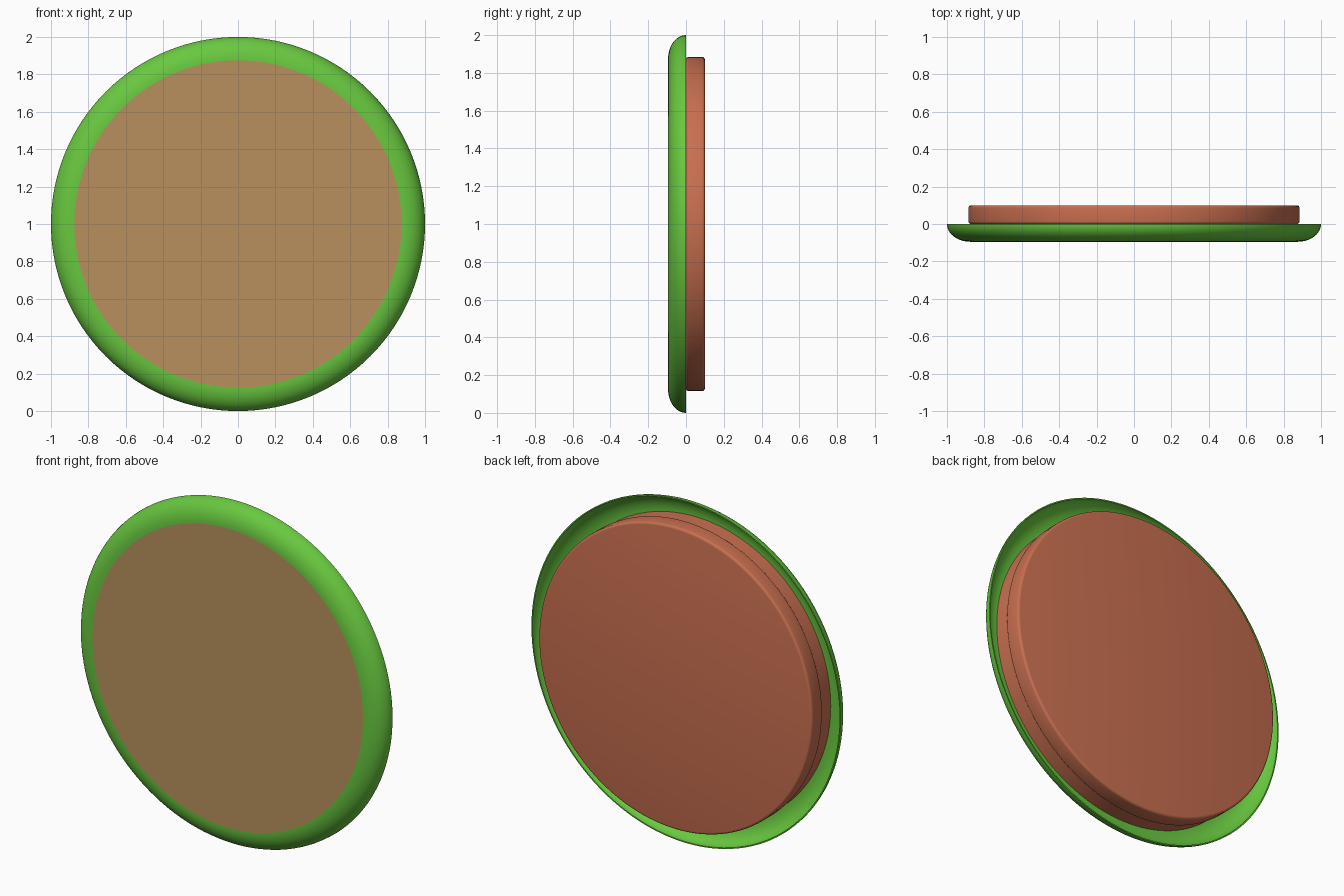
import bpy, bmesh, math

if "Cube" in bpy.data.objects:
    bpy.data.objects.remove(bpy.data.objects["Cube"])

SEG = 128
FRONT = -0.095


def material(name, rgb):
    m = bpy.data.materials.new(name)
    m.diffuse_color = (*rgb, 1)
    m.use_nodes = True
    m.node_tree.nodes["Principled BSDF"].inputs["Base Color"].default_value = m.diffuse_color
    return m


def lathe(name, profile, mat):
    """Spin (radius, y) points about the y axis through z = 1; radius 0 makes a pole."""
    bm = bmesh.new()
    rings = []
    for r, y in profile:
        if r == 0:
            rings.append([bm.verts.new((0, y, 1))] * SEG)
        else:
            rings.append([bm.verts.new((r * math.cos(2 * math.pi * i / SEG), y,
                                        1 + r * math.sin(2 * math.pi * i / SEG)))
                          for i in range(SEG)])
    for a, b in zip(rings, rings[1:]):
        for i in range(SEG):
            j = (i + 1) % SEG
            bm.faces.new(list(dict.fromkeys((a[i], a[j], b[j], b[i]))))
    bmesh.ops.recalc_face_normals(bm, faces=bm.faces[:])
    me = bpy.data.meshes.new(name)
    bm.to_mesh(me)
    bm.free()
    ob = bpy.data.objects.new(name, me)
    bpy.context.collection.objects.link(ob)
    me.materials.append(mat)
    bpy.ops.object.select_all(action='DESELECT')
    ob.select_set(True)
    bpy.context.view_layer.objects.active = ob
    bpy.ops.object.shade_smooth_by_angle(angle=math.radians(35))
    return ob


def arc(r0, y0, rr, ry, a0, a1, n):
    return [(r0 + rr * math.cos(a0 + (a1 - a0) * i / n),
             y0 + ry * math.sin(a0 + (a1 - a0) * i / n)) for i in range(n + 1)]


green = material("green", (0.14, 0.58, 0.05))
red = material("terracotta", (0.58, 0.16, 0.08))
tan = material("tan", (0.48, 0.28, 0.11))
Q = math.pi / 2

# Hollow rounded rim, open at the back
outer = arc(0.875, 0, 0.125, FRONT, 0, Q, 12)
inner = arc(0.875, 0, 0.118, FRONT + 0.007, Q, 0, 12)
lathe("rim", outer + inner + [outer[0]], green)

# Front face disc, flush with the rim
lathe("front_disc", [(0, FRONT), (0.875, FRONT), (0.875, FRONT + 0.006),
                     (0, FRONT + 0.006)], tan)

# Body inside the rim
lathe("inner_body", [(0, FRONT + 0.007), (0.875, FRONT + 0.007), (0.875, 0.002),
                     (0, 0.002)], red)

# Back can with softened edges
B = 0.014
lathe("back_can", [(0, 0)] + arc(0.885 - B, B, B, B, -Q, 0, 4)
      + arc(0.885 - B, 0.1 - B, B, B, 0, Q, 4) + [(0, 0.1)], red)
